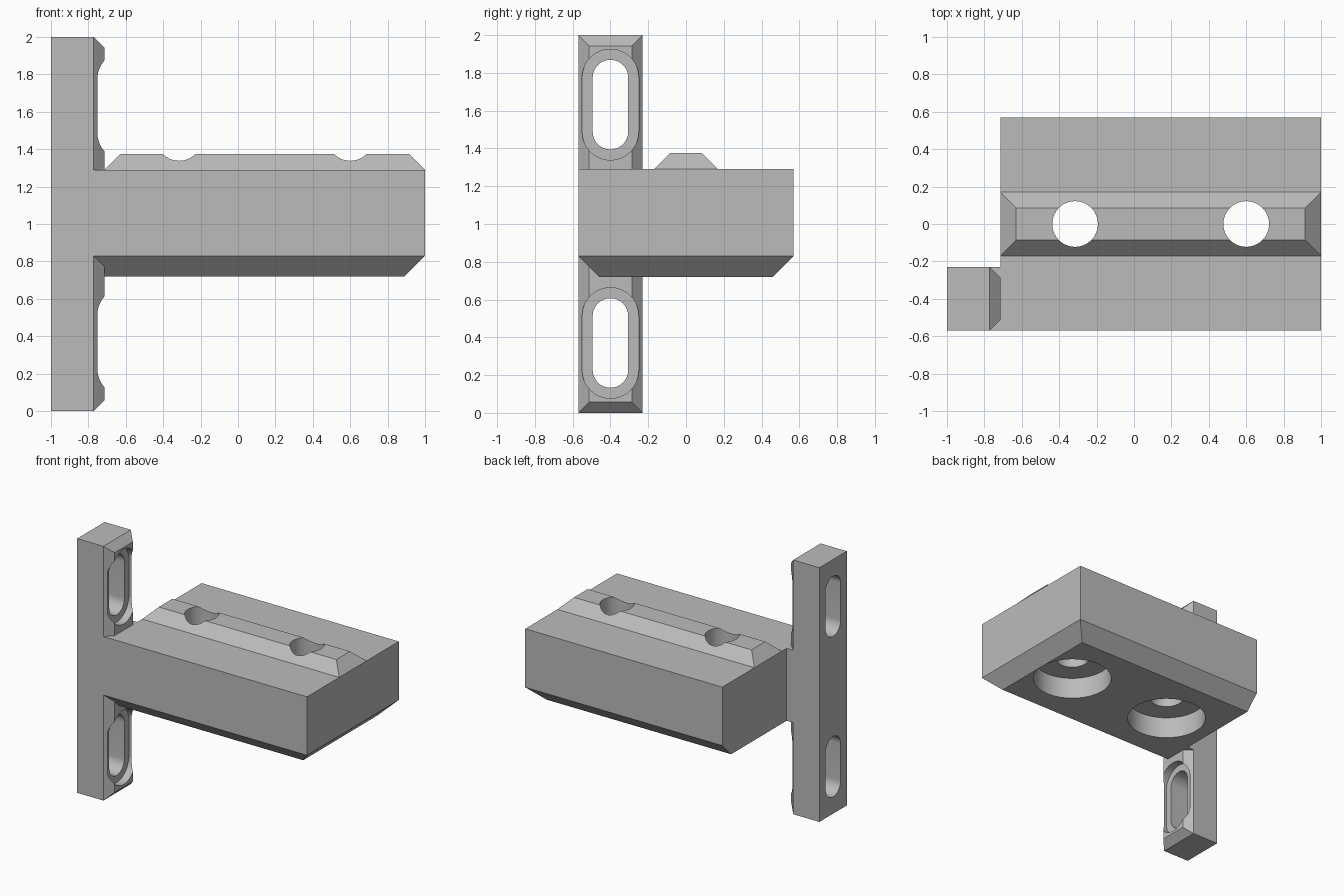
import bpy, bmesh, math

if "Cube" in bpy.data.objects:
    bpy.data.objects.remove(bpy.data.objects["Cube"])

grey = bpy.data.materials.new("plain_grey")
grey.use_nodes = True
colour = (0.5, 0.5, 0.5, 1)
grey.diffuse_color = colour
grey.node_tree.nodes["Principled BSDF"].inputs["Base Color"].default_value = colour


def loft(name, rings):
    """Solid skinned through matching closed rings of points."""
    bm = bmesh.new()
    loops = [[bm.verts.new(p) for p in ring] for ring in rings]
    for a, b in zip(loops, loops[1:]):
        for i in range(len(a)):
            j = (i + 1) % len(a)
            bm.faces.new((a[i], a[j], b[j], b[i]))
    bm.faces.new(loops[0])
    bm.faces.new(loops[-1])
    bmesh.ops.recalc_face_normals(bm, faces=bm.faces)
    mesh = bpy.data.meshes.new(name)
    bm.to_mesh(mesh)
    bm.free()
    obj = bpy.data.objects.new(name, mesh)
    bpy.context.collection.objects.link(obj)
    mesh.materials.append(grey)
    return obj


def rect(a0, a1, b0, b1):
    return [(a0, b0), (a1, b0), (a1, b1), (a0, b1)]


def along_x(x, outline):
    return [(x, y, z) for y, z in outline]


def along_z(z, outline):
    return [(x, y, z) for x, y in outline]


def slot(cy, cz, r, half, n=24):
    """Upright stadium outline in the y-z plane."""
    pts = []
    for k in range(2 * n + 2):
        end = k // (n + 1)
        t = math.pi * (k - end) / n
        pts.append((cy + r * math.cos(t), cz + (-half if end else half) + r * math.sin(t)))
    return pts


def circle(cx, cy, r, n=64):
    return [(cx + r * math.cos(math.tau * k / n), cy + r * math.sin(math.tau * k / n))
            for k in range(n)]


def combine(target, tool, operation):
    """Apply a boolean and discard the tool."""
    tool.hide_render = True
    mod = target.modifiers.new("boolean", 'BOOLEAN')
    mod.operation, mod.solver, mod.object = operation, 'EXACT', tool
    bpy.context.view_layer.objects.active = target
    bpy.ops.object.modifier_apply(modifier=mod.name)
    bpy.data.objects.remove(tool)


FRONT, BACK, COL_BACK = -0.57, 0.57, -0.23
STEP, FACE, CH = -0.772, -0.715, 0.057   # column shoulder, arm end, column chamfer
TOP, WAIST, BASE = 1.29, 0.83, 0.72      # arm heights
DROP = WAIST - BASE

# Upright column with a chamfered inner face
plain = rect(FRONT, COL_BACK, 0, 2)
bracket = loft("mounting_bracket", [
    along_x(-1, plain), along_x(STEP, plain),
    along_x(FACE, rect(FRONT + CH, COL_BACK - CH, CH, 2 - CH))])

# Thick arm with chamfered lower edges on three sides
arm = loft("arm", [
    along_z(TOP, rect(FACE, 1, FRONT, BACK)),
    along_z(WAIST, rect(FACE, 1, FRONT, BACK)),
    along_z(BASE, rect(FACE, 1 - DROP, FRONT + DROP, BACK - DROP))])

# Joint between the column and the arm
section = [(FRONT, TOP), (FRONT, WAIST), (FRONT + DROP, BASE), (COL_BACK, BASE), (COL_BACK, TOP)]
joint = loft("joint", [along_x(STEP - 0.05, section), along_x(FACE, section)])

# Bevelled rail on top of the arm
RISE = 0.085
rail = loft("rail", [
    along_z(TOP, rect(FACE, 1, -0.17, 0.17)),
    along_z(TOP + RISE, rect(FACE + RISE, 1 - RISE, -0.085, 0.085))])

for part in (joint, arm, rail):
    combine(bracket, part, 'UNION')

# Slotted holes with recessed rims in the column
for cz in (1.632, 0.37):
    for r, x0 in ((0.094, -1.1), (0.15, -0.775)):
        outline = slot(-0.4, cz, r, 0.143)
        cutter = loft("slot_cutter", [along_x(x0, outline), along_x(-0.6, outline)])
        combine(bracket, cutter, 'DIFFERENCE')

# Round holes with wide counterbores under the arm
for cx in (-0.315, 0.6):
    for r, z1 in ((0.122, 1.6), (0.29, BASE + 0.17)):
        outline = circle(cx, 0, r)
        cutter = loft("bore_cutter", [along_z(0.5, outline), along_z(z1, outline)])
        combine(bracket, cutter, 'DIFFERENCE')

# Tidy coplanar splits and shade the round walls smoothly
bm = bmesh.new()
bm.from_mesh(bracket.data)
bmesh.ops.remove_doubles(bm, verts=bm.verts, dist=0.0002)
bmesh.ops.dissolve_limit(bm, angle_limit=math.radians(0.5), verts=bm.verts, edges=bm.edges)
bm.to_mesh(bracket.data)
bm.free()
bpy.ops.object.select_all(action='DESELECT')
bracket.select_set(True)
bpy.context.view_layer.objects.active = bracket
bpy.ops.object.shade_smooth_by_angle(angle=math.radians(30))
